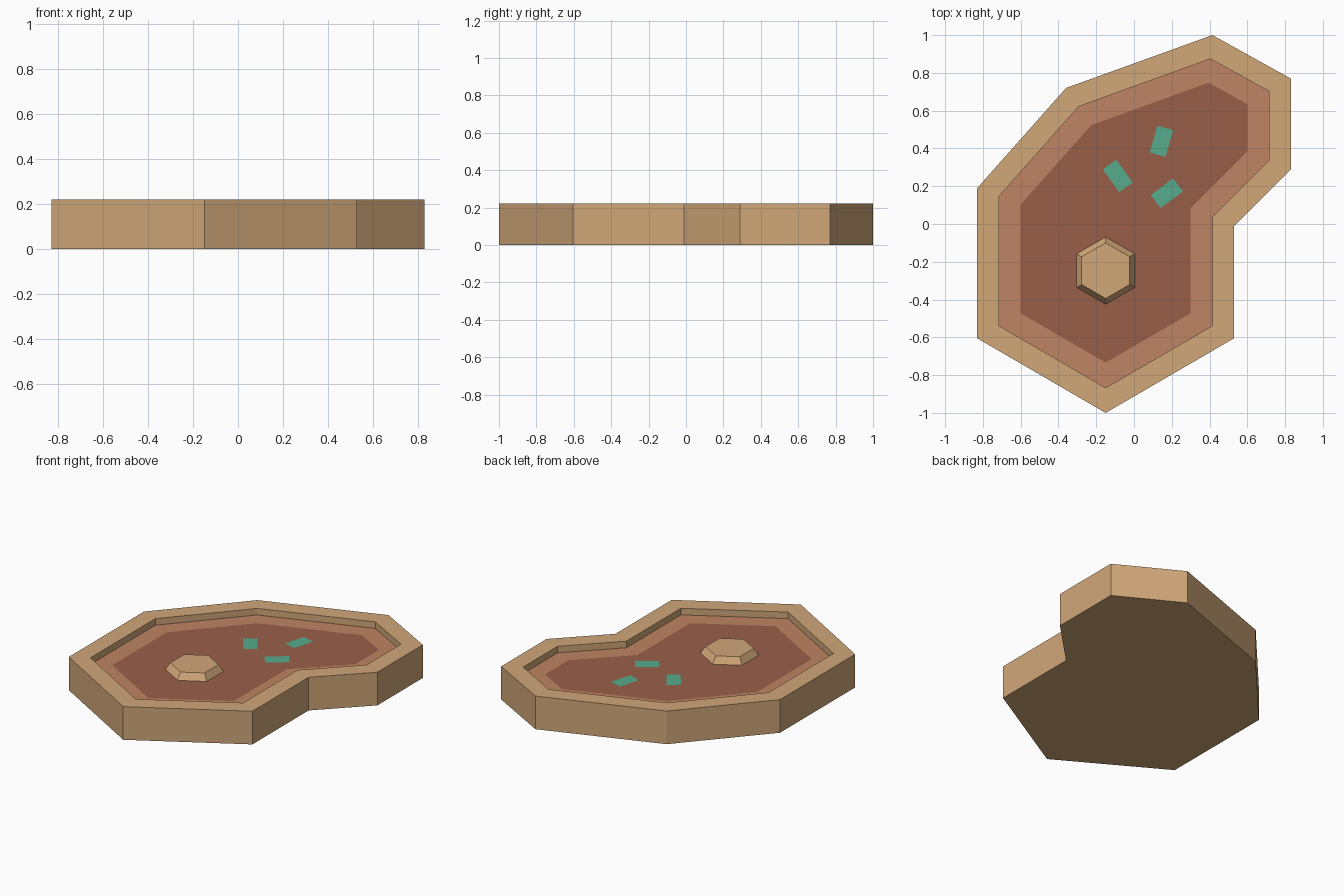
import bpy
import bmesh
from math import radians

cube = bpy.data.objects.get("Cube")
if cube:
    bpy.data.objects.remove(cube, do_unlink=True)

HEIGHT, RECESS, BORDER = 0.222, 0.044, 0.115
FLOOR = HEIGHT - RECESS


def material(name, srgb):
    mat = bpy.data.materials.new(name)
    mat.use_nodes = True
    color = [(c / 255 / 12.92 if c < 11 else ((c / 255 + 0.055) / 1.055) ** 2.4) for c in srgb] + [1]
    mat.diffuse_color = color
    bsdf = mat.node_tree.nodes["Principled BSDF"]
    bsdf.inputs["Base Color"].default_value = color
    bsdf.inputs["Roughness"].default_value = 0.9
    return mat


def make_object(name, bm, mats):
    bmesh.ops.recalc_face_normals(bm, faces=bm.faces)
    mesh = bpy.data.meshes.new(name)
    bm.to_mesh(mesh)
    bm.free()
    for mat in mats:
        mesh.materials.append(mat)
    obj = bpy.data.objects.new(name, mesh)
    bpy.context.collection.objects.link(obj)
    return obj


def raise_face(bm, face, dz):
    top = bmesh.ops.extrude_discrete_faces(bm, faces=[face])["faces"][0]
    bmesh.ops.translate(bm, verts=top.verts, vec=(0, 0, dz))
    return top


sand = material("Sandstone", (209, 168, 121))
clay = material("Light Clay", (191, 133, 99))
earth = material("Dark Clay", (153, 95, 73))
green = material("Sea Green", (87, 171, 140))

# Basin: solid slab with a raised rim and a two-tone sunken floor
outline = [(-0.15, -1), (0.53, -0.605), (0.53, -0.01), (0.83, 0.29), (0.83, 0.77),
           (0.415, 1), (-0.36, 0.72), (-0.83, 0.19), (-0.83, -0.605)]
bm = bmesh.new()
top = bm.faces.new([bm.verts.new((x, y, HEIGHT)) for x, y in outline])
bm.normal_update()
base = bm.faces.new([bm.verts.new((x, y, 0)) for x, y in reversed(outline)])
lower = list(reversed(base.verts))
upper = list(top.verts)
for i in range(len(outline)):
    j = (i + 1) % len(outline)
    bm.faces.new((lower[i], lower[j], upper[j], upper[i]))
bm.normal_update()
bmesh.ops.inset_region(bm, faces=[top], thickness=BORDER, use_even_offset=True)
floor = raise_face(bm, top, -RECESS)
bm.normal_update()
border = bmesh.ops.inset_region(bm, faces=[floor], thickness=BORDER, use_even_offset=True)["faces"]
for face in border:
    face.material_index = 1
floor.material_index = 2
make_object("basin", bm, [sand, clay, earth])

# Hexagonal stepping stone with sloping sides
bm = bmesh.new()
bmesh.ops.create_cone(bm, cap_ends=True, segments=6, radius1=0.178, radius2=0.147, depth=RECESS)
stone = make_object("hexagonal_stone", bm, [sand])
stone.location = (-0.15, -0.247, FLOOR + RECESS / 2)
# A corner of the hexagon points to the front
if abs(max(v.co.x for v in stone.data.vertices) - 0.178) < 0.001:
    stone.rotation_euler.z = radians(30)

# Green tiles lying on the floor
for i, (x, y, turn) in enumerate([(0.145, 0.438, -16), (-0.086, 0.254, 36), (0.174, 0.163, -53)]):
    bm = bmesh.new()
    bmesh.ops.create_grid(bm, x_segments=1, y_segments=1, size=0.5)
    bmesh.ops.scale(bm, vec=(0.087, 0.148, 1), verts=bm.verts)
    tile = make_object(f"floor_tile_{i + 1}", bm, [green])
    tile.location = (x, y, FLOOR + 0.003)
    tile.rotation_euler.z = radians(turn)
    # Open sheet: keep it facing up
    if tile.data.polygons[0].normal.z < 0:
        tile.data.flip_normals()
